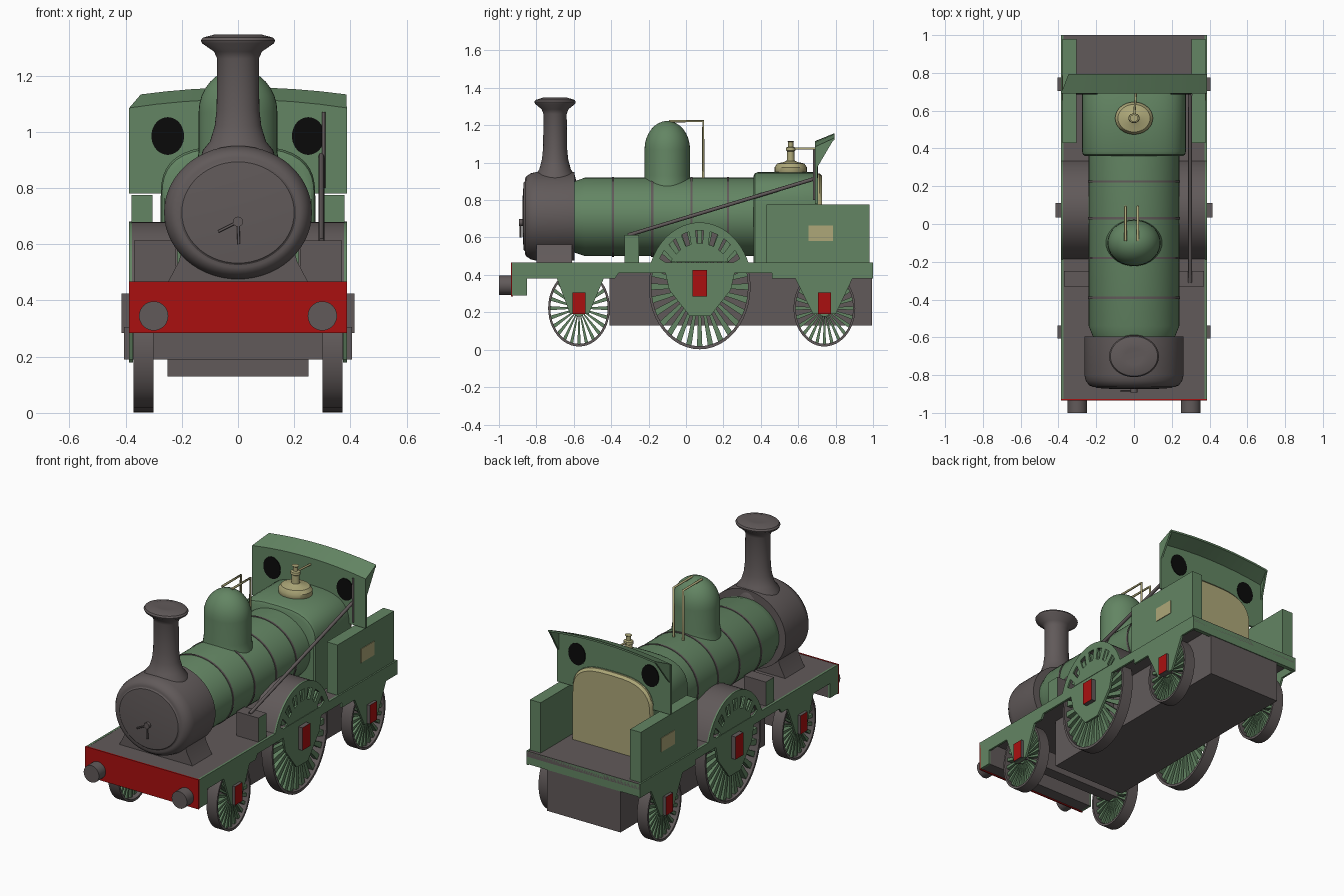
import bpy, bmesh
from math import sin, cos, pi, copysign
from mathutils import Vector

cube = bpy.data.objects.get("Cube")
if cube:
    bpy.data.objects.remove(cube)


def material(name, rgb):
    m = bpy.data.materials.new(name)
    m.use_nodes = True
    m.diffuse_color = (*rgb, 1)
    m.node_tree.nodes["Principled BSDF"].inputs["Base Color"].default_value = (*rgb, 1)
    return m


GREEN = material("paint green", (.125, .235, .125))
GREY = material("iron grey", (.12, .102, .102))
RED = material("beam red", (.40, .005, .005))
TAN = material("brass tan", (.42, .39, .19))
BLACK = material("window black", (.003, .003, .003))


def finish(bm, name, mat, mirror=False, ends=None, axis=0):
    """Make an object; faces along the axis take the ends material."""
    bmesh.ops.recalc_face_normals(bm, faces=bm.faces)
    for f in bm.faces:
        f.smooth = True
        if ends and abs(f.normal[axis]) > .9:
            f.material_index = 1
    for e in bm.edges:
        e.smooth = e.is_manifold and e.calc_face_angle(0) < .6
    me = bpy.data.meshes.new(name)
    bm.to_mesh(me)
    bm.free()
    for m in (mat, ends):
        if m:
            me.materials.append(m)
    ob = bpy.data.objects.new(name, me)
    bpy.context.collection.objects.link(ob)
    if mirror:
        ob.modifiers.new("Mirror", "MIRROR")
    return ob


def add_loft(bm, rings, closed=False):
    vs = [[bm.verts.new(p) for p in r] for r in rings]
    n = len(vs[0])
    for a, b in zip(vs, vs[1:] + vs[:1] if closed else vs[1:]):
        for i in range(n):
            j = (i + 1) % n
            bm.faces.new((a[i], a[j], b[j], b[i]))
    if not closed:
        bm.faces.new(vs[0])
        bm.faces.new(vs[-1])


def loft(name, rings, mat, closed=False, **kw):
    bm = bmesh.new()
    add_loft(bm, rings, closed)
    return finish(bm, name, mat, **kw)


def box(name, x, y, z, mat, **kw):
    return loft(name, [[(x[0], a, b) for a, b in ((y[0], z[0]), (y[1], z[0]), (y[1], z[1]), (y[0], z[1]))],
                       [(x[1], a, b) for a, b in ((y[0], z[0]), (y[1], z[0]), (y[1], z[1]), (y[0], z[1]))]], mat, **kw)


def side_plate(name, pts, x0, x1, mat, **kw):
    return loft(name, [[(x, y, z) for y, z in pts] for x in (x0, x1)], mat, **kw)


def lathe(name, profile, centre, axis, scale, mat, seg=40, **kw):
    """Elliptical turning: profile of (radius, distance along axis)."""
    rings = []
    for r, h in profile:
        ring = []
        for i in range(seg):
            p = [r * cos(2 * pi * i / seg) * scale[0], r * sin(2 * pi * i / seg) * scale[1]]
            p.insert(axis, h)
            ring.append(Vector(centre) + Vector(p))
        rings.append(ring)
    return loft(name, rings, mat, **kw)


def pipe(name, pts, r, mat):
    cu = bpy.data.curves.new(name, "CURVE")
    cu.dimensions = "3D"
    cu.bevel_depth, cu.bevel_resolution, cu.use_fill_caps = r, 2, True
    sp = cu.splines.new("POLY")
    sp.points.add(len(pts) - 1)
    for q, p in zip(sp.points, pts):
        q.co = (*p, 1)
    cu.materials.append(mat)
    ob = bpy.data.objects.new(name, cu)
    bpy.context.collection.objects.link(ob)


def arc(r, c, a0, a1, n=28):
    return [(c[0] + r[0] * cos(a0 + (a1 - a0) * i / n), c[1] + r[1] * sin(a0 + (a1 - a0) * i / n))
            for i in range(n + 1)]


# Wheels: iron tyre, green spokes and hub
def wheel(name, y, z, ry, rz, rim, spokes):
    def at(x, f, a):
        return (x, y + ry * f * cos(a), z + rz * f * sin(a))
    loft(name + "_tyre", [[at(x, f, 2 * pi * i / 48) for x, f in ((.3, 1 - rim), (.3, 1), (.372, 1), (.372, 1 - rim))]
                          for i in range(48)], GREY, closed=True, mirror=True)
    bm = bmesh.new()
    for i in range(spokes):
        a = 2 * pi * i / spokes
        add_loft(bm, [[at(x, f, a + s * w) for f, w in ((.15, .1), (1 - rim / 2, .055)) for s in
                       ((-1, 1) if f < .5 else (1, -1))] for x in (.325, .355)])
    finish(bm, name + "_spokes", GREEN, mirror=True)
    lathe(name + "_hub", [(.22, .315), (.22, .365)], (0, y, z), 0, (ry, rz), GREEN, mirror=True)


AXLES = (("front", -.572), ("rear", .74))
for label, y in AXLES:
    wheel(label + "_wheel", y, .222, .165, .205, .07, 24)
    box(label + "_axle_box", (-.405, .405), (y - .035, y + .035), (.19, .305), GREY, ends=RED)
DY, DZ = .073, .337
wheel("driving_wheel", DY, DZ, .272, .335, .05, 28)
box("driving_axle_box", (-.415, .415), (DY - .038, DY + .038), (.285, .425), GREY, ends=RED)

# Footplate, side frames with axle guards, end beams
box("footplate", (-.384, .384), (-.93, 1), (.43, .465), GREY, ends=GREEN)
frame = [(-.93, .466), (-.93, .29), (-.85, .29), (-.85, .38), (-.69, .38), (-.62, .19), (-.52, .19),
         (-.44, .38), (-.38, .38), (-.36, .41), (-.11, .41), (-.09, .32), (.02, .18), (.13, .18), (.24, .32),
         (.26, .41), (.46, .41), (.46, .38), (.585, .38), (.68, .19), (.8, .19), (.89, .38), (1, .38), (1, .466)]
side_plate("side_frame", frame, .374, .387, GREEN, mirror=True)
box("front_beam", (-.375, .375), (-.925, -.85), (.29, .46), GREY)
box("front_beam_face", (-.387, .387), (-.935, -.926), (.285, .467), RED)
box("rear_beam", (-.38, .38), (.975, 1), (.385, .463), GREEN)
lathe("buffer", [(.052, -1), (.052, -.93)], (.3, 0, .345), 1, (1, 1), GREY, mirror=True)
box("ash_pan", (-.25, .25), (-.41, .995), (.13, .44), GREY)

# Splashers: iron cover with a green face pierced by windows
RY, RZ, A0 = .28, .342, .38
def ell(f, a0=A0, a1=pi - A0, n=28):
    return arc((RY * f, RZ * f), (DY, DZ), a0, a1, n)
side_plate("splasher_cover", ell(1) + ell(.975)[::-1], .215, .378, GREY, mirror=True)
side_plate("splasher_back", ell(.98), .215, .225, GREY, mirror=True)
side_plate("splasher_face_rim", ell(1.004) + ell(.88)[::-1], .377, .387, GREEN, mirror=True)
side_plate("splasher_face_centre", ell(.68, .6, pi - .6), .377, .387, GREEN, mirror=True)
for i in range(8):
    a = A0 + .07 + i * (pi - 2 * A0 - .14) / 7
    side_plate("splasher_bar", ell(.9, a - .07, a + .07, 2) + ell(.6, a - .09, a + .09, 2)[::-1],
               .377, .387, GREEN, mirror=True)

# Boiler, bands and smokebox
CZ = .71
OVAL = (.24, .21)
lathe("boiler", [(.9, -.6), (1, -.54), (1, .38)], (0, 0, CZ), 1, OVAL, GREEN, seg=56)
for y in (-.39, -.18, .03, .225):
    lathe("boiler_band", [(1.015, y - .006), (1.015, y + .006)], (0, 0, CZ), 1, OVAL, GREY, seg=56)
lathe("smokebox", [(.83, -.862), (.9, -.855), (.97, -.83), (1, -.8), (1, -.595)],
      (0, 0, .713), 1, (.263, .237), GREY, seg=56)
lathe("smokebox_door", [(.4, -.874), (.76, -.868), (.82, -.855)], (0, 0, .713), 1, (.263, .237), GREY, seg=56)
loft("smokebox_saddle", [[(x, y, z) for x, z in ((-.25, .464), (-.21, .54), (-.19, .62), (.19, .62), (.21, .54),
                                                 (.25, .464))] for y in (-.80, -.61)], GREY)
lathe("door_hub", [(.018, -.892), (.018, -.86)], (0, 0, .68), 1, (1, 1), GREY, seg=16)
for x, z in ((-.07, .645), (.003, .6)):
    pipe("door_handle", [(0, -.885, .68), (x, -.885, z)], .005, GREY)

# Chimney and dome
lathe("chimney", [(.135, .90), (.125, .935), (.1, .965), (.083, 1.02), (.076, 1.08), (.074, 1.26), (.085, 1.285),
                  (.128, 1.315), (.132, 1.325), (.125, 1.335), (.08, 1.347), (.05, 1.345)],
      (0, -.7, 0), 2, (1, .84), GREY)
dome = [(.155, .85), (.145, .89), (.14, .93), (.14, 1.07)]
dome += [(.14 * cos(i * pi / 16), 1.07 + .153 * sin(i * pi / 16)) for i in range(1, 8)] + [(.005, 1.223)]
lathe("steam_dome", dome, (0, -.1, 0), 2, (1, .87), GREEN)
for x in (-.045, .02):
    pipe("dome_pipe", [(x, -.09, 1.222), (x, .092, 1.222), (x, .092, .9)], .007, TAN)


# Firebox with rounded shoulders, brass backhead and safety valve
def arch(y, f):
    pts = [(.275, .465), (-.275, .465)]
    for i in range(21):
        c, s = cos(pi - pi * i / 20), sin(pi * i / 20)
        pts.append((.275 * copysign(abs(c) ** .65, c), .77 + .18 * abs(s) ** .75))
    return [(x * f, y, .465 + (z - .465) * f) for x, z in pts]


loft("firebox", [arch(.36, .95), arch(.368, .985), arch(.385, 1), arch(.69, 1), arch(.705, .99)], GREEN)
loft("backhead", [arch(.70, .985), arch(.715, .985), arch(.728, .955)], TAN)
lathe("valve_base", [(.09, .93), (.1, .95), (.1, .975), (.085, .995), (.04, 1.004), (.025, 1.01), (.022, 1.06),
                     (.03, 1.065), (.028, 1.08), (.016, 1.085), (.016, 1.11), (.022, 1.115)],
      (0, .56, 0), 2, (1, .86), TAN, seg=32)
pipe("whistle_arm", [(0, .56, 1.075), (.01, .69, 1.075)], .006, TAN)

# Weatherboard, swept hood, gussets and round windows
stations = [-1 + i / 4 for i in range(9)]
def front_edge(t):
    return (.387 * t, .69, 1.115 - .03 * t * t)
def rear_edge(t):
    return (.02 + .366 * t, .795, 1.158 - .025 * t * t)
board = [(-.387, .78), (.387, .78)] + [(front_edge(t)[0], front_edge(t)[2]) for t in stations[::-1]]
loft("weatherboard", [[(x, y, z) for x, z in board] for y in (.69, .703)], GREEN)
drop = Vector((0, 0, -.012))
loft("hood", [[front_edge(t), rear_edge(t), Vector(rear_edge(t)) + drop, Vector(front_edge(t)) + drop]
              for t in stations], GREEN)
for s in (-1, 1):
    tri = [Vector((s * .387, .69, .955)), Vector(front_edge(s)), Vector(rear_edge(s))]
    loft("hood_gusset", [tri, [p - Vector((s * .012, 0, 0)) for p in tri]], GREEN)
lathe("round_window", [(1, .686), (1, .707)], (.25, 0, .985), 1, (.058, .067), BLACK, mirror=True)

# Side tanks with brass plates
box("side_tank", (.305, .378), (.43, .98), (.46, .775), GREEN, mirror=True)
box("tank_plate", (.376, .382), (.655, .785), (.58, .665), TAN, mirror=True)

# Sandboxes and the reversing rod on the left side
box("sandbox", (.22, .37), (-.33, -.25), (.46, .613), GREY, mirror=True, ends=GREEN)
pipe("reversing_rod", [(.297, -.31, .612), (.297, .69, .915)], .01, GREY)
pipe("reversing_lever", [(.305, .684, .80), (.305, .684, 1.07)], .006, GREY)
